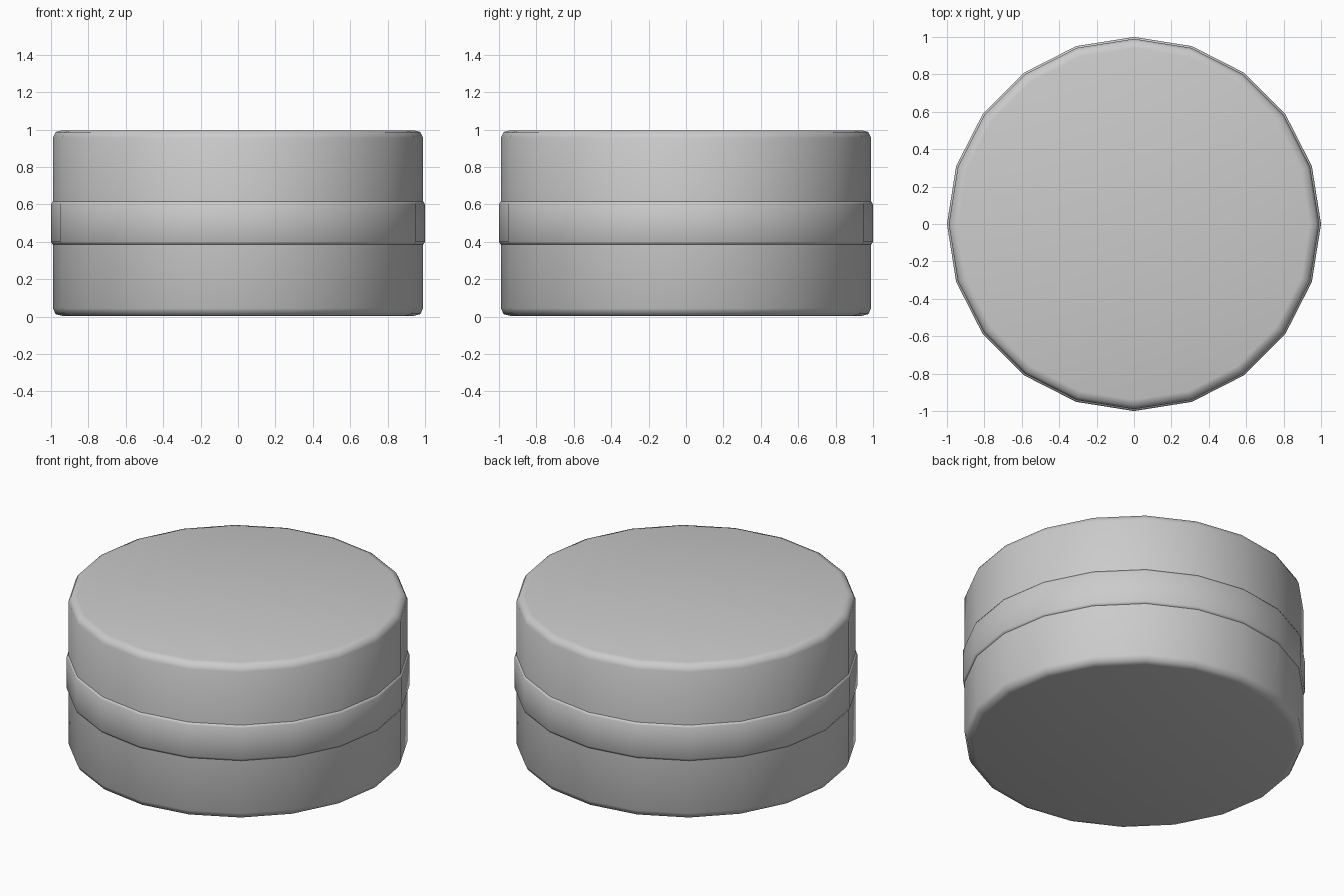
import bpy, bmesh, math

if "Cube" in bpy.data.objects:
    bpy.data.objects.remove(bpy.data.objects["Cube"])

SIDES = 20


def lathe(name, profile):
    """Revolve an (radius, z) profile around z and cap both ends."""
    bm = bmesh.new()
    rings = []
    for r, z in profile:
        rings.append([bm.verts.new((r * math.cos(2 * math.pi * i / SIDES),
                                    r * math.sin(2 * math.pi * i / SIDES), z))
                      for i in range(SIDES)])
    for low, high in zip(rings, rings[1:]):
        for i in range(SIDES):
            j = (i + 1) % SIDES
            bm.faces.new((low[i], low[j], high[j], high[i]))
    bm.faces.new(rings[0][::-1])
    bm.faces.new(rings[-1])
    for face in bm.faces:
        face.smooth = True
    mesh = bpy.data.meshes.new(name)
    bm.to_mesh(mesh)
    bm.free()
    obj = bpy.data.objects.new(name, mesh)
    bpy.context.collection.objects.link(obj)
    return obj


def mirrored(lower, mid=0.5):
    """Complete a profile by reflecting its lower half about z = mid."""
    return lower + [(r, 2 * mid - z) for r, z in reversed(lower)]


# Drum body with rounded rims
lathe("drum_body", mirrored([(0.94, 0.004), (0.975, 0.013), (0.99, 0.045)]))

# Raised band around the middle
lathe("middle_band", mirrored([(0.97, 0.384), (0.992, 0.386), (1.0, 0.40)]))
